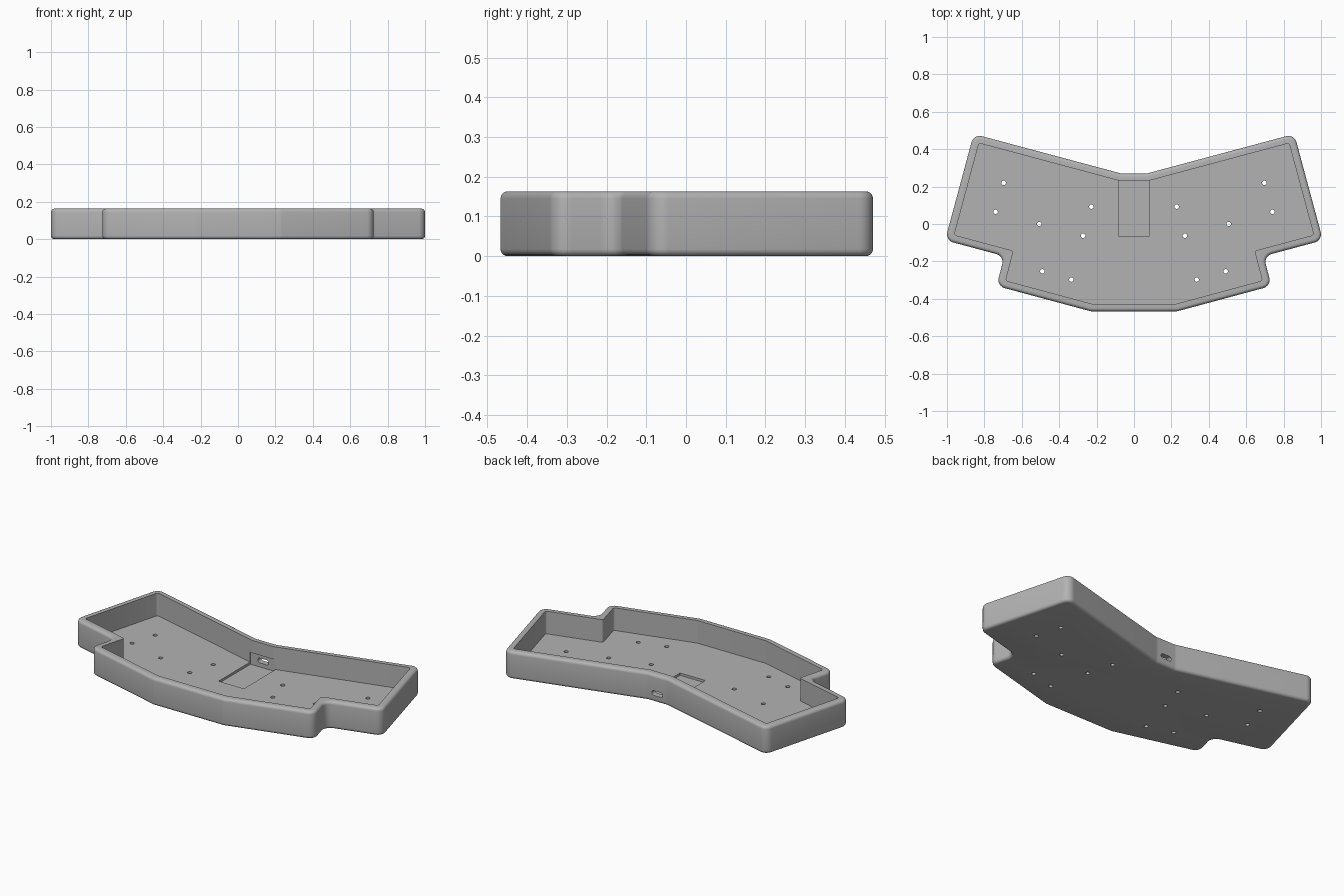
import bpy, bmesh, math
from mathutils import Vector

if "Cube" in bpy.data.objects:
    bpy.data.objects.remove(bpy.data.objects["Cube"], do_unlink=True)

HEIGHT, FLOOR, WALL, EDGE = 0.163, 0.029, 0.04, 0.018

grey = bpy.data.materials.new("case grey")
grey.use_nodes = True
grey.diffuse_color = (0.45, 0.45, 0.45, 1)
grey.node_tree.nodes["Principled BSDF"].inputs["Base Color"].default_value = (0.45, 0.45, 0.45, 1)


def mirrored(half):
    """Close a right-hand half outline with its mirror image."""
    return [Vector(p) for p in half] + [Vector((-x, y)) for x, y in reversed(half)]


def offset(points, distance):
    """Move every side of a counter-clockwise outline inward."""
    result = []
    for i, p in enumerate(points):
        a = (p - points[i - 1]).normalized()
        b = (points[(i + 1) % len(points)] - p).normalized()
        na, nb = Vector((-a.y, a.x)), Vector((-b.y, b.x))
        result.append(p + (na + nb) * distance / (1 + na.dot(nb)))
    return result


def fillet(points, radius, steps=8):
    """Round every corner of an outline with an arc."""
    result = []
    for i, p in enumerate(points):
        a = (points[i - 1] - p).normalized()
        b = (points[(i + 1) % len(points)] - p).normalized()
        half = a.angle(b) / 2
        centre = p + (a + b).normalized() * radius / math.sin(half)
        start = p + a * radius / math.tan(half) - centre
        end = p + b * radius / math.tan(half) - centre
        n = steps if half < 1.2 else 3
        turn = start.angle_signed(end)
        for k in range(n + 1):
            t = -turn * k / n
            c, s = math.cos(t), math.sin(t)
            result.append(centre + Vector((start.x * c - start.y * s, start.x * s + start.y * c)))
    return result


def prism(name, points, z0, z1, bevel=0):
    """Extrude an outline, optionally rounding its top and bottom rims."""
    bm = bmesh.new()
    base = bm.faces.new([bm.verts.new((p[0], p[1], z0)) for p in points])
    top = bmesh.ops.extrude_face_region(bm, geom=[base])["geom"]
    bmesh.ops.translate(bm, vec=(0, 0, z1 - z0),
                        verts=[g for g in top if isinstance(g, bmesh.types.BMVert)])
    bmesh.ops.recalc_face_normals(bm, faces=bm.faces)
    if bevel:
        rims = [e for e in bm.edges if abs(e.verts[0].co.z - e.verts[1].co.z) < 1e-5]
        bmesh.ops.bevel(bm, geom=rims, offset=bevel, segments=5, profile=0.5, affect='EDGES')
    mesh = bpy.data.meshes.new(name)
    bm.to_mesh(mesh)
    bm.free()
    obj = bpy.data.objects.new(name, mesh)
    obj.data.materials.append(grey)
    bpy.context.collection.objects.link(obj)
    return obj


def cut(target, cutter):
    """Subtract a cutter and remove it."""
    cutter.hide_render = True
    mod = target.modifiers.new("cut", 'BOOLEAN')
    mod.operation, mod.solver, mod.object = 'DIFFERENCE', 'EXACT', cutter
    bpy.context.view_layer.objects.active = target
    bpy.ops.object.modifier_apply(modifier=mod.name)
    bpy.data.objects.remove(cutter, do_unlink=True)


def circle(x, y, r, n=20):
    return [(x + r * math.cos(math.tau * i / n), y + r * math.sin(math.tau * i / n)) for i in range(n)]


def box(x, y0, y1):
    return [(-x, y0), (x, y0), (x, y1), (-x, y1)]


# Outer shell: two angled wings with a stepped thumb area at the front
outline = mirrored([(0.23, -0.467), (0.735, -0.331), (0.693, -0.172),
                    (1.01, -0.087), (0.857, 0.481), (0.065, 0.269)])
case = prism("keyboard_case", fillet(outline, 0.045), 0, HEIGHT, EDGE)

# Open tray inside the walls
cut(case, prism("tray_cutter", fillet(offset(outline, WALL), 0.012, 4), FLOOR, HEIGHT + 0.1))

# Shallow controller recess, biting slightly into the back wall
cut(case, prism("recess_cutter", box(0.083, -0.063, 0.236), FLOOR - 0.014, 0.088))

# Rounded cable slot through the back wall
slot = prism("slot_cutter", fillet([Vector(p) for p in box(0.036, -0.014, 0.014)], 0.0139), -0.1, 0.1)
slot.rotation_euler.x = math.pi / 2
slot.location = (0, 0.26, 0.053)
bpy.context.view_layer.update()
cut(case, slot)

# Mirrored screw holes through the floor
for x, y in [(0.697, 0.22), (0.74, 0.065), (0.228, 0.093), (0.507, 0.0),
             (0.272, -0.063), (0.49, -0.253), (0.335, -0.297)]:
    for side in (1, -1):
        cut(case, prism("hole_cutter", circle(side * x, y, 0.012), -0.05, 0.07))

# Smooth fillets, sharp cut edges
bpy.ops.object.select_all(action='DESELECT')
case.select_set(True)
bpy.context.view_layer.objects.active = case
bpy.ops.object.shade_smooth_by_angle(angle=math.radians(25))
